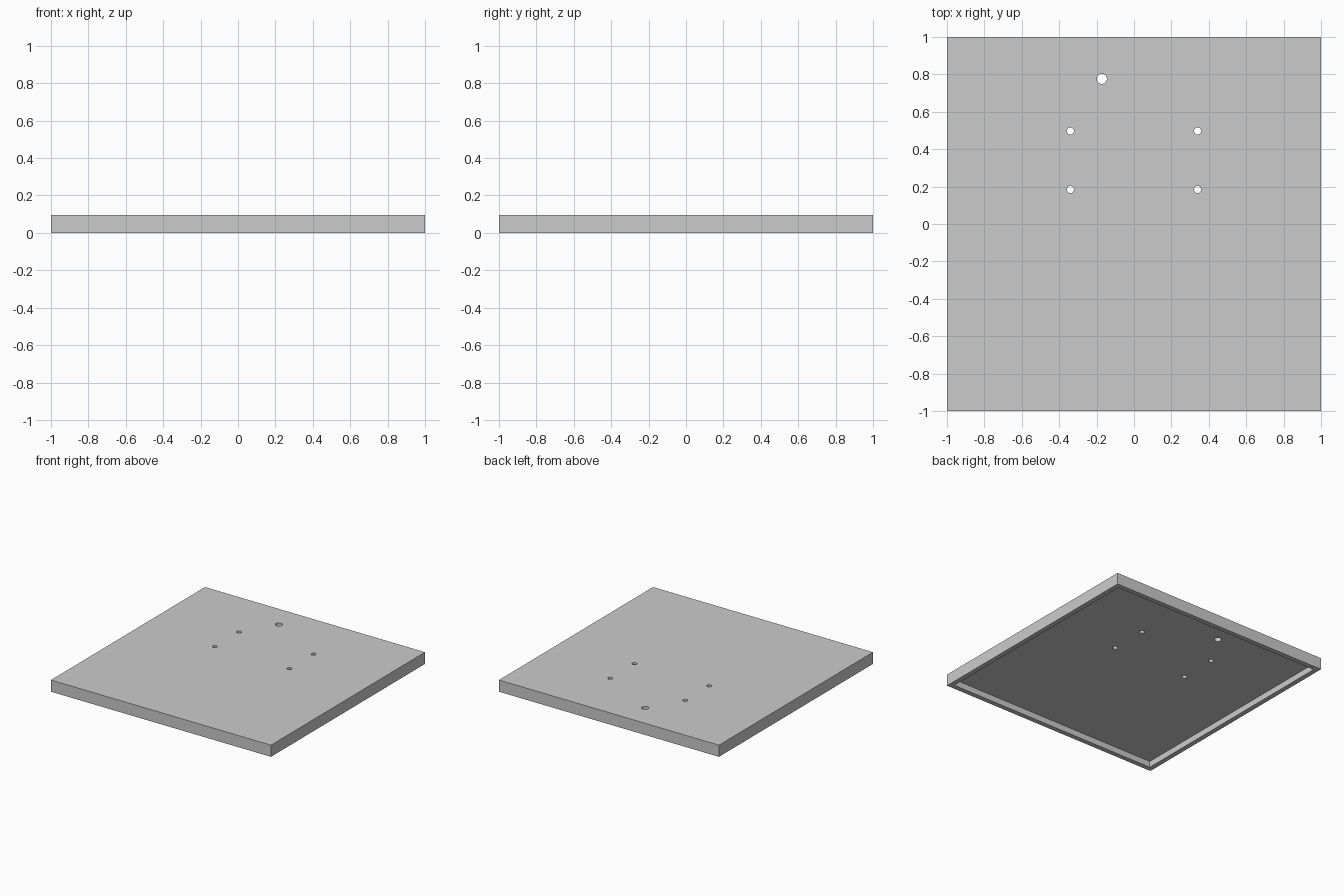
import bpy

old = bpy.data.objects.get("Cube")
if old:
    bpy.data.objects.remove(old, do_unlink=True)

HEIGHT, RIM, DEPTH = 0.096, 0.04, 0.05

grey = bpy.data.materials.new("plain_grey")
grey.use_nodes = True
COLOUR = (0.6, 0.6, 0.6, 1)
grey.diffuse_color = COLOUR
grey.node_tree.nodes["Principled BSDF"].inputs["Base Color"].default_value = COLOUR


def box(name, width, bottom, top):
    bpy.ops.mesh.primitive_cube_add(size=1, location=(0, 0, (bottom + top) / 2))
    obj = bpy.context.object
    obj.name = name
    obj.scale = (width, width, top - bottom)
    bpy.ops.object.transform_apply(location=True, rotation=False, scale=True)
    obj.data.materials.append(grey)
    return obj


def cut(target, cutter):
    mod = target.modifiers.new(cutter.name, "BOOLEAN")
    mod.operation = "DIFFERENCE"
    mod.solver = "EXACT"
    mod.object = cutter
    bpy.context.view_layer.objects.active = target
    bpy.ops.object.modifier_apply(modifier=mod.name)
    bpy.data.objects.remove(cutter, do_unlink=True)


# Square slab, hollowed from below to leave a rim
panel = box("square_panel", 2, 0, HEIGHT)
cut(panel, box("underside_recess", 2 - 2 * RIM, -0.1, DEPTH))

# Four mounting holes in mirrored pairs, and one larger cable hole
holes = [(side * 0.34, y, 0.019) for side in (-1, 1) for y in (0.184, 0.497)]
holes.append((-0.172, 0.776, 0.027))
for x, y, radius in holes:
    bpy.ops.mesh.primitive_cylinder_add(vertices=32, radius=radius, depth=0.4, location=(x, y, HEIGHT))
    drill = bpy.context.object
    drill.name = "hole_cutter"
    drill.data.materials.append(grey)
    cut(panel, drill)

# Smooth hole walls, crisp panel edges
bpy.ops.object.select_all(action="DESELECT")
panel.select_set(True)
bpy.context.view_layer.objects.active = panel
bpy.ops.object.shade_smooth_by_angle()
